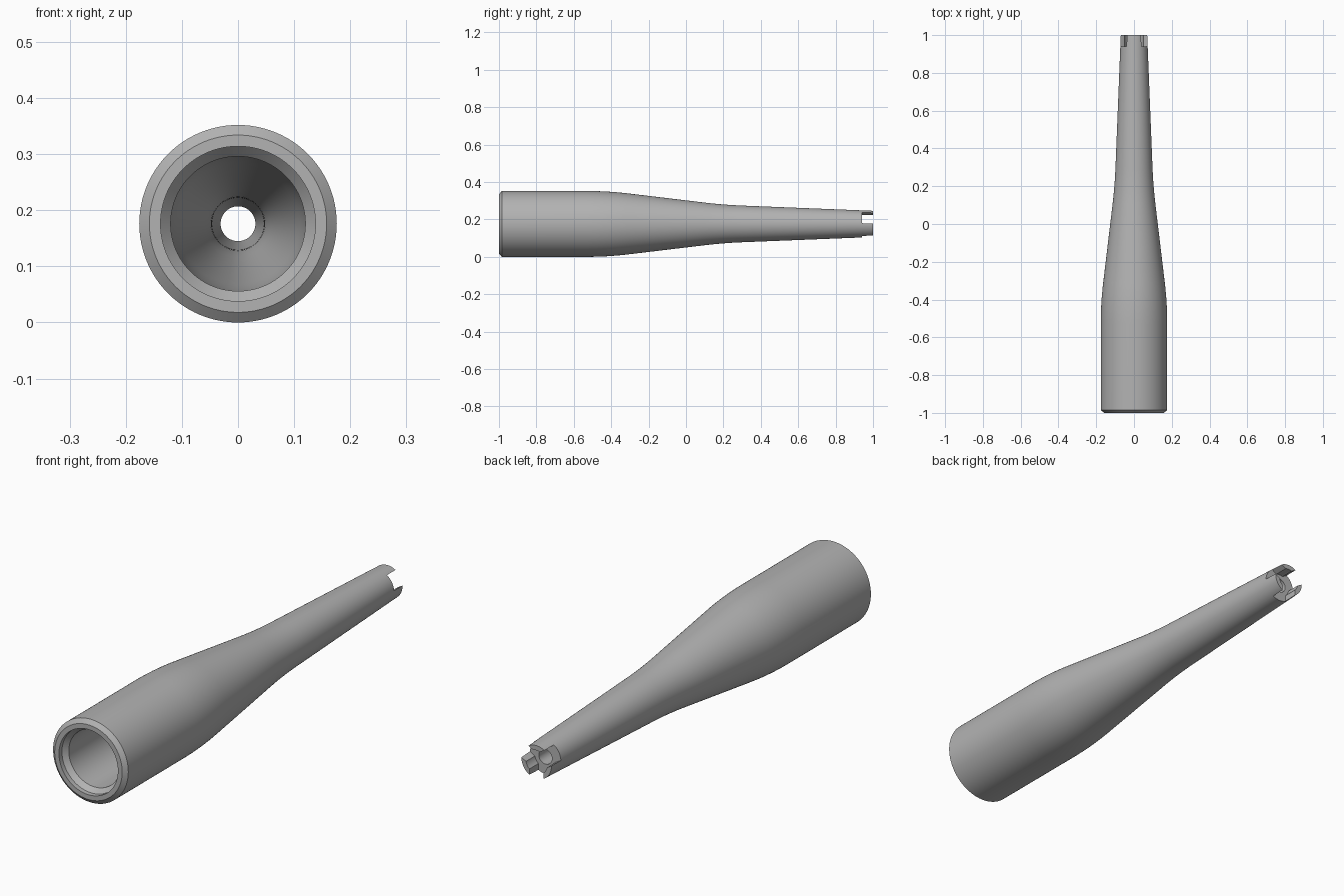
import bpy, bmesh, math
from mathutils import Vector, Matrix

if "Cube" in bpy.data.objects:
    bpy.data.objects.remove(bpy.data.objects["Cube"])

AXIS_Z = 0.176
SEGMENTS = 96

grey = bpy.data.materials.new("plain grey")
grey.use_nodes = True
GREY = (0.45, 0.45, 0.45, 1)
grey.diffuse_color = GREY
grey.node_tree.nodes["Principled BSDF"].inputs["Base Color"].default_value = GREY


def make_object(name, bm):
    bmesh.ops.recalc_face_normals(bm, faces=bm.faces)
    mesh = bpy.data.meshes.new(name)
    bm.to_mesh(mesh)
    bm.free()
    obj = bpy.data.objects.new(name, mesh)
    bpy.context.collection.objects.link(obj)
    mesh.materials.append(grey)
    return obj


def bend(a, corner, b, steps=8):
    """Rounded corner of a profile, from a to b."""
    a, corner, b = Vector(a), Vector(corner), Vector(b)
    curve = []
    for i in range(steps + 1):
        t = i / steps
        curve.append(tuple(a * (1 - t) ** 2 + corner * 2 * t * (1 - t) + b * t * t))
    return curve


def lathe(name, profile):
    """Turn a closed (radius, y) profile about the long axis."""
    bm = bmesh.new()
    rings = []
    for i in range(SEGMENTS):
        a = math.tau * i / SEGMENTS
        rings.append([bm.verts.new((r * math.cos(a), y, AXIS_Z + r * math.sin(a)))
                      for r, y in profile])
    n = len(profile)
    for i, ring in enumerate(rings):
        other = rings[(i + 1) % SEGMENTS]
        for j in range(n):
            k = (j + 1) % n
            bm.faces.new((ring[j], ring[k], other[k], other[j]))
    return make_object(name, bm)


# Outer skin, then stepped tip, then hollow inside back to the wide mouth
outside = ([(0.158, -1), (0.176, -0.985)]
           + bend((0.176, -0.53), (0.176, -0.42), (0.163, -0.31))
           + bend((0.114, 0.1), (0.102, 0.2), (0.098, 0.3))
           + [(0.07, 1)])
tip = [(0.05, 1), (0.05, 0.94), (0.031, 0.94)]
inside = (bend((0.046, 0.3), (0.048, 0.2), (0.06, 0.1))
          + bend((0.107, -0.31), (0.12, -0.42), (0.12, -0.53))
          + [(0.12, -0.96), (0.138, -0.98), (0.138, -1)])
handle = lathe("hollow_handle", outside + tip + inside)

# Three slots cut into the narrow end
for i in range(3):
    angle = math.radians(30 + 120 * i)
    bm = bmesh.new()
    bmesh.ops.create_cube(bm, size=1)
    place = (Matrix.Translation((0, 0.99, AXIS_Z)) @ Matrix.Rotation(-angle, 4, "Y")
             @ Matrix.Translation((0.07, 0, 0)) @ Matrix.Diagonal((0.1, 0.1, 0.066, 1)))
    bmesh.ops.transform(bm, matrix=place, verts=bm.verts)
    cutter = make_object("slot_cutter", bm)
    cutter.hide_render = True
    cut = handle.modifiers.new("slot", "BOOLEAN")
    cut.operation = "DIFFERENCE"
    cut.solver = "EXACT"
    cut.object = cutter
    bpy.ops.object.select_all(action="DESELECT")
    bpy.context.view_layer.objects.active = handle
    handle.select_set(True)
    bpy.ops.object.modifier_apply(modifier=cut.name)
    bpy.data.objects.remove(cutter)

bpy.ops.object.shade_smooth_by_angle(angle=math.radians(25))
